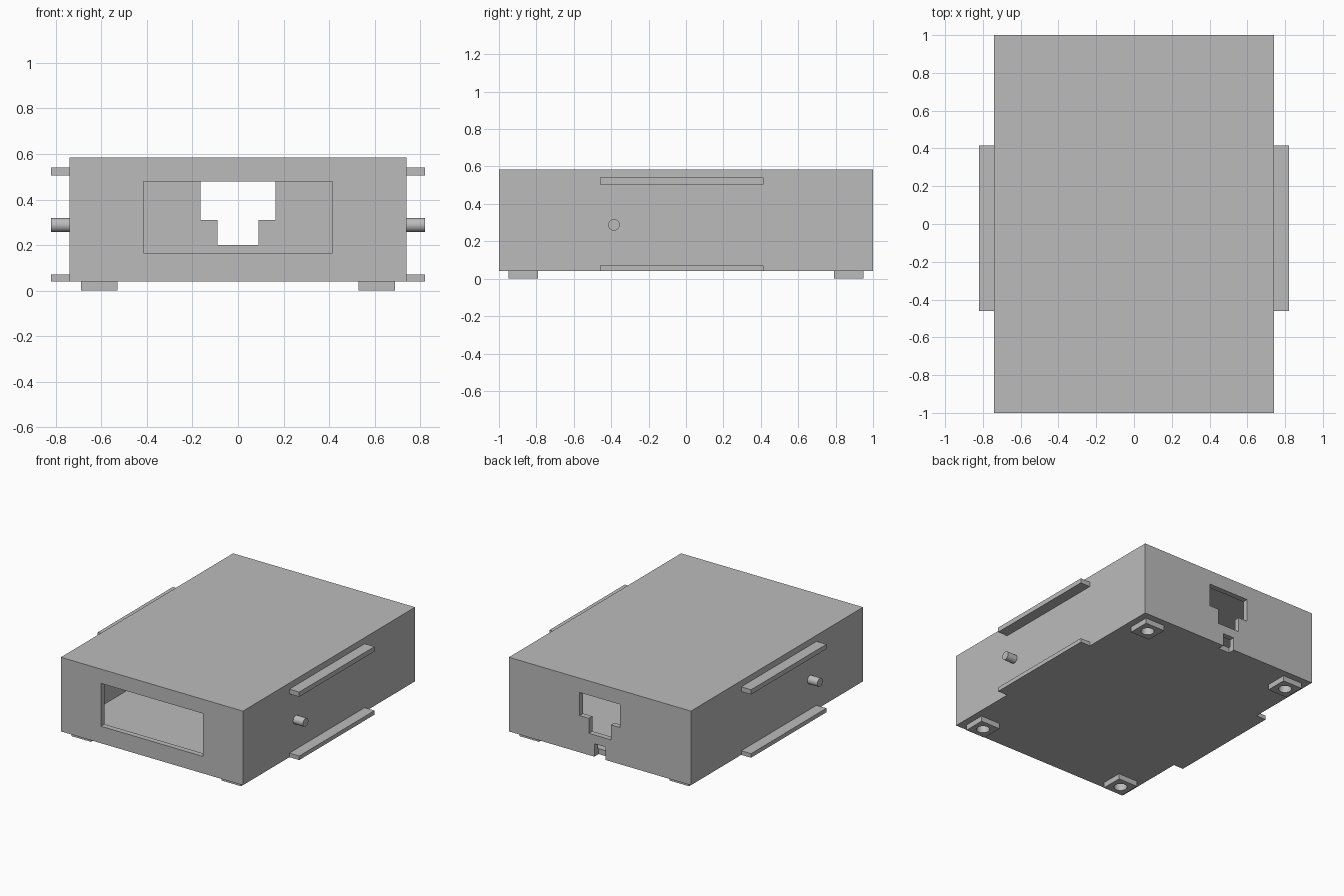
import bpy
import bmesh
from math import radians
from mathutils import Matrix, Vector

cube = bpy.data.objects.get("Cube")
if cube:
    bpy.data.objects.remove(cube, do_unlink=True)

grey = bpy.data.materials.new("plain_grey")
grey.use_nodes = True
grey.diffuse_color = (0.5, 0.5, 0.5, 1)
grey.node_tree.nodes["Principled BSDF"].inputs["Base Color"].default_value = (0.5, 0.5, 0.5, 1)


def make_object(name, bm):
    bmesh.ops.recalc_face_normals(bm, faces=bm.faces[:])
    mesh = bpy.data.meshes.new(name)
    bm.to_mesh(mesh)
    bm.free()
    mesh.materials.append(grey)
    ob = bpy.data.objects.new(name, mesh)
    bpy.context.collection.objects.link(ob)
    return ob


def box(name, x0, x1, y0, y1, z0, z1):
    low, high = Vector((x0, y0, z0)), Vector((x1, y1, z1))
    bm = bmesh.new()
    bmesh.ops.create_cube(bm, size=1, matrix=Matrix.Translation((low + high) / 2)
                          @ Matrix.Diagonal((high - low).to_4d()))
    return make_object(name, bm)


def cylinder(name, centre, radius, depth, axis="Z"):
    turn = Matrix.Rotation(radians(90), 4, "Y") if axis == "X" else Matrix.Identity(4)
    bm = bmesh.new()
    bmesh.ops.create_cone(bm, cap_ends=True, segments=32, radius1=radius, radius2=radius,
                          depth=depth, matrix=Matrix.Translation(centre) @ turn)
    return make_object(name, bm)


def prism(name, outline, y0, y1):
    bm = bmesh.new()
    face = bm.faces.new([bm.verts.new((x, y0, z)) for x, z in outline])
    moved = bmesh.ops.extrude_face_region(bm, geom=[face])["geom"]
    bmesh.ops.translate(bm, vec=(0, y1 - y0, 0),
                        verts=[v for v in moved if isinstance(v, bmesh.types.BMVert)])
    return make_object(name, bm)


def cut(target, cutter):
    mod = target.modifiers.new("cut", "BOOLEAN")
    mod.operation = "DIFFERENCE"
    mod.solver = "EXACT"
    mod.object = cutter
    bpy.context.view_layer.objects.active = target
    bpy.ops.object.modifier_apply(modifier=mod.name)


def smooth(ob):
    bpy.ops.object.select_all(action="DESELECT")
    ob.select_set(True)
    bpy.context.view_layer.objects.active = ob
    bpy.ops.object.shade_smooth_by_angle(angle=radians(30))


# Hollow casing with front window, stepped rear port and cable notch
casing = box("casing", -0.74, 0.74, -1, 1, 0.04, 0.585)
half = [(0.165, 0.48), (0.165, 0.31), (0.09, 0.31), (0.09, 0.2)]
port = half + [(-x, z) for x, z in reversed(half)]
cutters = [
    box("cavity_cutter", -0.7, 0.7, -0.96, 0.96, 0.08, 0.545),
    box("window_cutter", -0.415, 0.415, -1.1, -0.9, 0.165, 0.48),
    prism("port_cutter", port, 0.9, 1.1),
    box("notch_cutter", -0.045, 0.045, 0.95, 1.1, 0, 0.135),
]
for cutter in cutters:
    cut(casing, cutter)

# Square feet with screw holes
for sx, side in ((1, "left"), (-1, "right")):
    for sy, end in ((-1, "front"), (1, "back")):
        x, y = 0.61 * sx, 0.87 * sy
        foot = box(f"{end}_{side}_foot", x - 0.08, x + 0.08, y - 0.08, y + 0.08, 0, 0.04)
        hole = cylinder("hole_cutter", (x, y, 0.01), 0.045, 0.1)
        cut(foot, hole)
        cut(casing, hole)
        smooth(foot)
        cutters.append(hole)

    # Side rails and locating pin
    x0, x1 = sorted((0.74 * sx, 0.82 * sx))
    box(f"{side}_upper_rail", x0, x1, -0.46, 0.415, 0.505, 0.54)
    box(f"{side}_lower_rail", x0, x1, -0.46, 0.415, 0.04, 0.07)
    smooth(cylinder(f"{side}_pin", (0.78 * sx, -0.385, 0.288), 0.031, 0.08, "X"))

smooth(casing)
for cutter in cutters:
    bpy.data.objects.remove(cutter, do_unlink=True)
